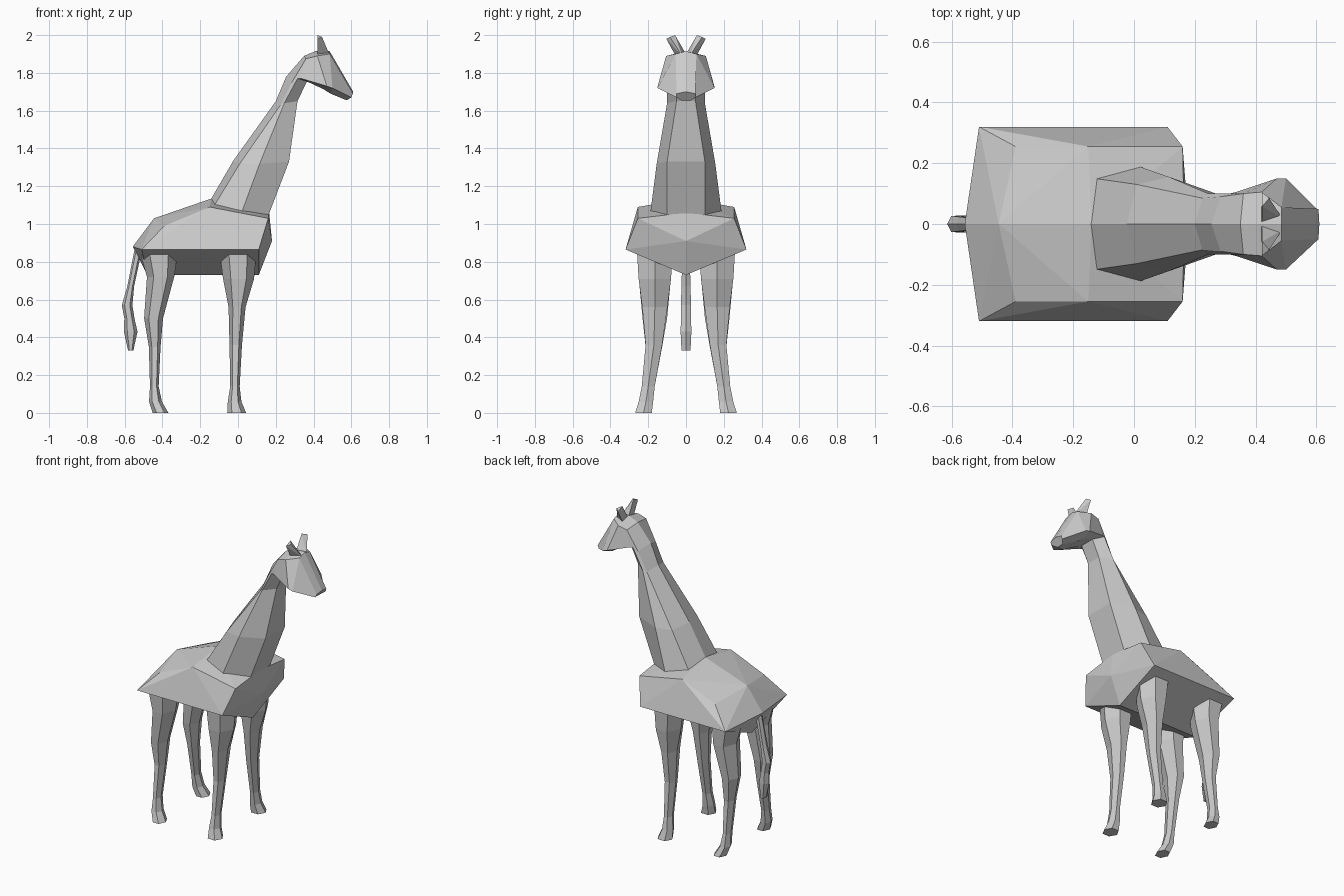
import bpy, bmesh, math


def finish(name, bm):
    bmesh.ops.recalc_face_normals(bm, faces=bm.faces[:])
    mesh = bpy.data.meshes.new(name)
    bm.to_mesh(mesh)
    bm.free()
    obj = bpy.data.objects.new(name, mesh)
    bpy.context.collection.objects.link(obj)
    return obj


def loft(name, rings):
    bm = bmesh.new()
    loops = [[bm.verts.new(p) for p in ring] for ring in rings]
    n = len(loops[0])
    for a, b in zip(loops, loops[1:]):
        for i in range(n):
            j = (i + 1) % n
            bm.faces.new((a[i], a[j], b[j], b[i]))
    bm.faces.new(loops[0])
    bm.faces.new(loops[-1])
    return finish(name, bm)


def hull(name, points):
    bm = bmesh.new()
    for p in points:
        bm.verts.new(p)
    bmesh.ops.convex_hull(bm, input=bm.verts[:])
    return finish(name, bm)


def flip(points):
    return [(x, -y, z) for x, y, z in points]


def limb(name, sections, side=1):
    # section: centre x, y, z, radius along x, radius along y
    rings = [[(x + rx * math.cos(i * math.pi / 3),
               side * y + ry * 1.1 * math.sin(i * math.pi / 3), z)
              for i in range(6)] for x, y, z, rx, ry in sections]
    return loft(name, rings)


# Faceted body: centre-line points and flank points
spine = [(-.48, 0, .73), (-.557, 0, .88), (-.445, 0, 1.03), (-.14, 0, 1.135),
         (.165, 0, 1.06), (.18, 0, .91), (.11, 0, .73)]
flank = [(-.51, .32, .865), (-.39, .255, .99), (-.15, .255, 1.09),
         (.16, .255, 1.03), (.11, .32, .865)]
hull("body", spine + flank + flip(flank))

# Neck and head: half rings of nape, upper side, side, throat
half_rings = [
    [(-.15, 0, 1.12), (-.13, .15, 1.09), (.015, .19, 1.05), (.155, .1, 1.03)],
    [(-.025, 0, 1.335), (.01, .13, 1.32), (.115, .155, 1.32), (.27, .1, 1.33)],
    [(.2, 0, 1.65), (.225, .085, 1.63), (.245, .1, 1.64), (.315, .05, 1.65)],
    [(.255, 0, 1.78), (.285, .09, 1.75), (.315, .1, 1.77), (.365, .05, 1.755)],
    [(.35, 0, 1.89), (.36, .1, 1.875), (.335, .105, 1.77), (.375, .055, 1.75)],
    [(.41, 0, 1.915), (.42, .105, 1.89), (.47, .15, 1.73), (.45, .07, 1.715)],
    [(.485, 0, 1.915), (.485, .055, 1.9), (.5, .15, 1.72), (.49, .07, 1.69)],
    [(.61, 0, 1.7), (.607, .05, 1.69), (.6, .05, 1.67), (.575, .025, 1.655)],
]
loft("neck_and_head", [h + flip(h[:0:-1]) for h in half_rings])

# Horns
horn = [(.42, .05, 1.88), (.42, .0, 1.9), (.487, .02, 1.89),
        (.422, .058, 2.0), (.422, .104, 1.98), (.445, .085, 1.99)]
hull("horn_left", horn)
hull("horn_right", flip(horn))

# Legs
front_leg = [(0, .165, .87, .1, .1), (.003, .165, .71, .082, .09),
             (-.005, .165, .56, .045, .07), (-.012, .17, .36, .033, .046),
             (-.016, .2, .14, .025, .036), (-.018, .212, .06, .036, .04),
             (-.007, .225, 0, .05, .046)]
rear_leg = [(-.42, .165, .87, .105, .1), (-.41, .165, .72, .072, .09),
            (-.447, .165, .5, .05, .068), (-.441, .17, .35, .031, .046),
            (-.443, .2, .14, .023, .036), (-.437, .212, .06, .034, .04),
            (-.41, .225, 0, .042, .046)]
for label, side in (("left", 1), ("right", -1)):
    limb("front_leg_" + label, front_leg, side)
    limb("rear_leg_" + label, rear_leg, side)

# Tail with tuft
limb("tail", [(-.525, 0, .88, .02, .02), (-.568, 0, .67, .018, .025),
              (-.587, 0, .57, .028, .028), (-.575, 0, .5, .027, .028),
              (-.568, 0, .43, .036, .03), (-.568, 0, .33, .014, .025)])
